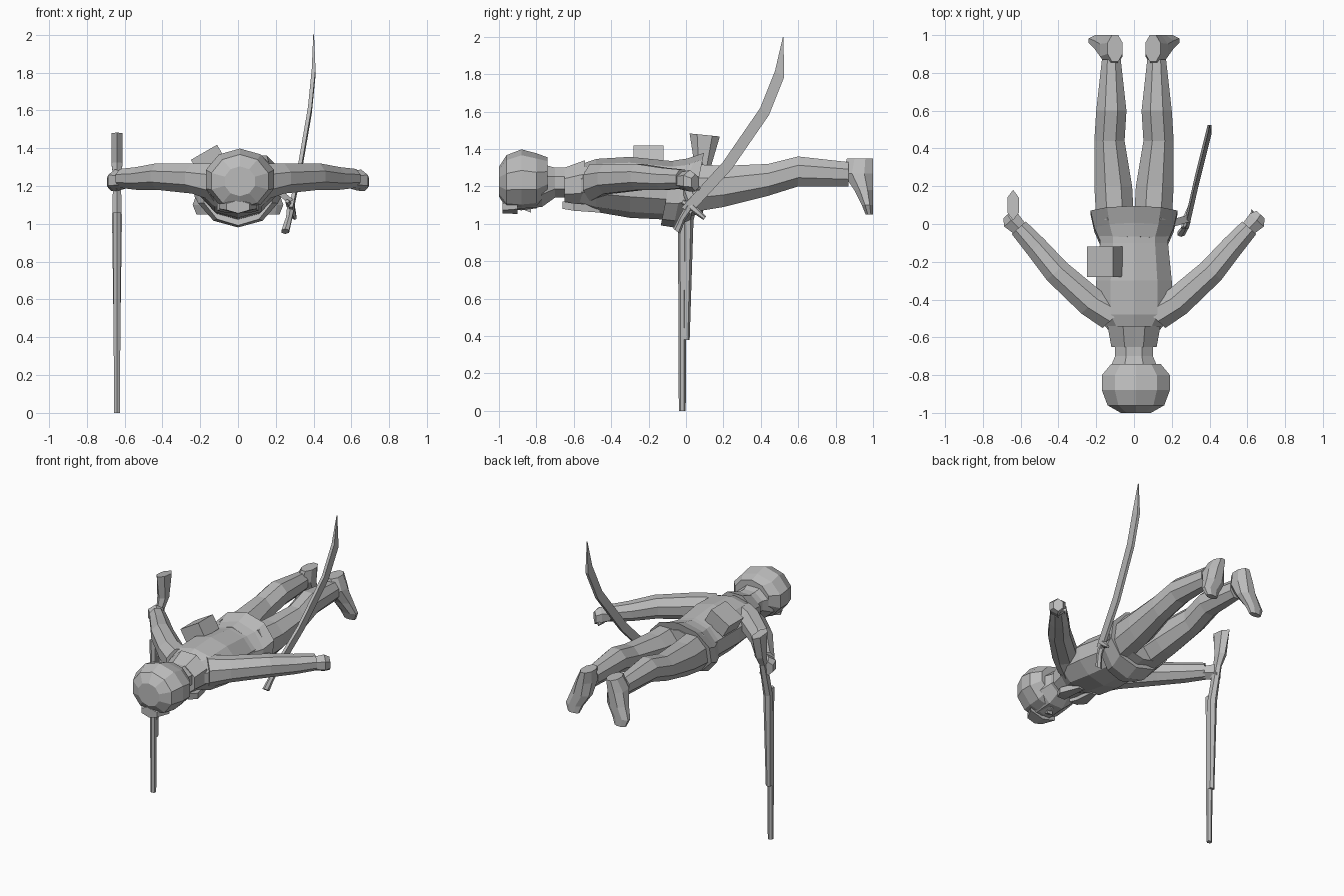
import bpy, bmesh, math
from mathutils import Vector

cube = bpy.data.objects.get("Cube")
if cube:
    bpy.data.objects.remove(cube, do_unlink=True)

shade = 0.5
grey = bpy.data.materials.new("plain_grey")
grey.use_nodes = True
grey.diffuse_color = (shade, shade, shade, 1)
grey.node_tree.nodes["Principled BSDF"].inputs["Base Color"].default_value = grey.diffuse_color

ACROSS, ALONG, UP = Vector((1, 0, 0)), Vector((0, 1, 0)), Vector((0, 0, 1))


def ring(x=0, y=0, z=0, wide=.1, deep=None):
    """A cross-section with its centre and two half sizes."""
    return Vector((x, y, z)), wide, deep or wide


def slab(y, wide, low, high, x=0):
    """An upright cross-section given by its lowest and highest point."""
    return ring(x=x, y=y, z=(low + high) / 2, wide=wide, deep=(high - low) / 2)


def loft(name, sections, u=ACROSS, v=UP, sides=8, side=1):
    """Skin the cross-sections with flat faces; side -1 mirrors the part."""
    bm = bmesh.new()
    rings = []
    fit = 1 / math.cos(math.pi / sides)
    for centre, wide, deep in sections:
        loop = []
        for i in range(sides):
            angle = math.tau * (i + 0.5) / sides
            point = centre + fit * (u * wide * math.cos(angle) + v * deep * math.sin(angle))
            point.x *= side
            loop.append(bm.verts.new(point))
        rings.append(loop)
    for first, second in zip(rings, rings[1:]):
        for i in range(sides):
            j = (i + 1) % sides
            bm.faces.new((first[i], first[j], second[j], second[i]))
    bm.faces.new(rings[0])
    bm.faces.new(rings[-1])
    bmesh.ops.recalc_face_normals(bm, faces=bm.faces)
    mesh = bpy.data.meshes.new(name)
    bm.to_mesh(mesh)
    bm.free()
    mesh.materials.append(grey)
    part = bpy.data.objects.new(name, mesh)
    bpy.context.scene.collection.objects.link(part)
    return part


def pair(name, sections, **options):
    """Build a part on the left and its mirror image on the right."""
    loft("left_" + name, sections, side=1, **options)
    loft("right_" + name, sections, side=-1, **options)


# Trunk and coat
loft("torso", [
    slab(y=-.62, wide=.08, low=1.14, high=1.3),
    slab(y=-.57, wide=.13, low=1.1, high=1.31),
    slab(y=-.48, wide=.2, low=1.07, high=1.34),
    slab(y=-.3, wide=.2, low=1.04, high=1.35),
    slab(y=-.1, wide=.18, low=1.03, high=1.33),
    slab(y=.09, wide=.19, low=1.06, high=1.32),
], sides=10)
loft("coat_skirt", [
    slab(y=-.1, wide=.18, low=1, high=1.33),
    slab(y=-.03, wide=.21, low=.99, high=1.34),
    slab(y=.06, wide=.23, low=1.03, high=1.37),
], v=Vector((0, .2, 1)), sides=10)

# Head, cap and neckwear
loft("face_and_neck", [
    slab(y=-.9, wide=.13, low=1.08, high=1.3),
    slab(y=-.77, wide=.13, low=1.09, high=1.32),
    slab(y=-.7, wide=.1, low=1.14, high=1.3),
    slab(y=-.58, wide=.1, low=1.14, high=1.3),
])
cap = loft("cap", [
    slab(y=-1, wide=.08, low=1.15, high=1.3),
    slab(y=-.96, wide=.15, low=1.09, high=1.36),
    slab(y=-.88, wide=.18, low=1.08, high=1.39),
    slab(y=-.8, wide=.18, low=1.09, high=1.37),
    slab(y=-.74, wide=.13, low=1.14, high=1.35),
], sides=10)
cap.location.x = .01
loft("cap_peak", [
    slab(y=-.98, wide=.06, low=1.06, high=1.12),
    slab(y=-.9, wide=.1, low=1.06, high=1.15),
], sides=6)
loft("nose", [
    slab(y=-.88, wide=.01, low=1.08, high=1.12),
    slab(y=-.83, wide=.02, low=1.06, high=1.12),
], sides=4)
loft("collar", [
    slab(y=-.65, wide=.12, low=1.1, high=1.3),
    slab(y=-.54, wide=.14, low=1.09, high=1.34),
])
pair("lapel", [
    ring(x=.05, y=-.66, z=1.1, wide=.03, deep=.02),
    ring(x=.07, y=-.6, z=1.09, wide=.04, deep=.02),
    ring(x=.05, y=-.46, z=1.08, wide=.02),
], sides=4)

# Arms reach outward and back
reach = Vector((.74, -.67, 0))
pair("arm", [
    ring(x=.1, y=-.49, z=1.22, wide=.09, deep=.1),
    ring(x=.22, y=-.42, z=1.24, wide=.08),
    ring(x=.41, y=-.25, z=1.25, wide=.07),
    ring(x=.52, y=-.12, z=1.24, wide=.06),
    ring(x=.61, y=-.02, z=1.24, wide=.05),
], u=reach)
pair("hand", [
    ring(x=.6, y=-.03, z=1.23, wide=.04),
    ring(x=.65, y=.02, z=1.23, wide=.05),
    ring(x=.67, y=.05, z=1.22, wide=.03, deep=.04),
], u=reach, sides=6)
pair("thumb", [
    ring(x=.63, z=1.2, wide=.02),
    ring(x=.63, y=.07, z=1.19, wide=.01),
], u=reach, sides=5)

# Legs
pair("leg", [
    slab(x=.1, y=.02, wide=.1, low=1.06, high=1.32),
    slab(x=.11, y=.2, wide=.1, low=1.09, high=1.31),
    slab(x=.13, y=.44, wide=.08, low=1.15, high=1.32),
    slab(x=.12, y=.6, wide=.08, low=1.2, high=1.36),
    slab(x=.12, y=.87, wide=.05, low=1.2, high=1.33),
])

# Boots run from the heel down to the splayed toe, soles facing back
pair("boot", [
    ring(x=.1, y=.93, z=1.35, wide=.04, deep=.07),
    ring(x=.12, y=.92, z=1.27, wide=.06, deep=.08),
    ring(x=.14, y=.95, z=1.18, wide=.07, deep=.05),
    ring(x=.18, y=.97, z=1.1, wide=.06, deep=.03),
    ring(x=.18, y=.98, z=1.05, wide=.04, deep=.02),
], v=ALONG)

# Pouch tilted on the back
bpy.ops.mesh.primitive_cube_add(size=1, location=(-.155, -.2, 1.335), rotation=(0, -math.pi / 6, 0))
pouch = bpy.context.object
pouch.name = "pouch"
pouch.scale = (.16, .16, .1)
pouch.data.materials.append(grey)

# Long gun held upright in the right hand, muzzle down
gun_x = -.64
loft("gun_barrel", [
    ring(x=gun_x, y=-.02, z=0, wide=.016),
    ring(x=gun_x, y=-.02, z=1.06, wide=.02),
], v=ALONG, sides=6)
loft("gun_stock", [
    ring(x=gun_x, y=0, z=.38, wide=.017),
    ring(x=gun_x, y=.01, z=1.02, wide=.026),
    ring(x=gun_x, y=.06, z=1.25, wide=.02, deep=.03),
    ring(x=gun_x, y=.09, z=1.32, wide=.03, deep=.04),
    ring(x=gun_x, y=.1, z=1.475, wide=.03, deep=.07),
], v=Vector((0, 1, -.1)), sides=6)

# Curved sword at the left hip
edge = Vector((0, .8, -.6))
loft("sword_blade", [
    ring(x=.28, y=0, z=1.07, wide=.01, deep=.03),
    ring(x=.33, y=.22, z=1.31, wide=.01, deep=.03),
    ring(x=.38, y=.42, z=1.6, wide=.01, deep=.03),
    ring(x=.4, y=.5, z=1.8, wide=.01, deep=.03),
    ring(x=.4, y=.52, z=2, wide=.002),
], v=edge, sides=4)
loft("sword_grip", [
    ring(x=.25, y=-.05, z=.96, wide=.02),
    ring(x=.27, y=-.02, z=1.03, wide=.016),
    ring(x=.28, y=.02, z=1.09, wide=.02),
], v=edge, sides=6)
loft("sword_guard", [
    ring(x=.26, y=-.02, z=1.12, wide=.01),
    ring(x=.28, y=.03, z=1.09, wide=.02),
    ring(x=.3, y=.1, z=1.03, wide=.01),
], v=Vector((0, .6, .8)), sides=6)
loft("sword_hanger", [
    ring(x=.19, y=0, z=1.19, wide=.02),
    ring(x=.29, y=.03, z=1.11, wide=.02),
], u=UP, v=ALONG, sides=4)
